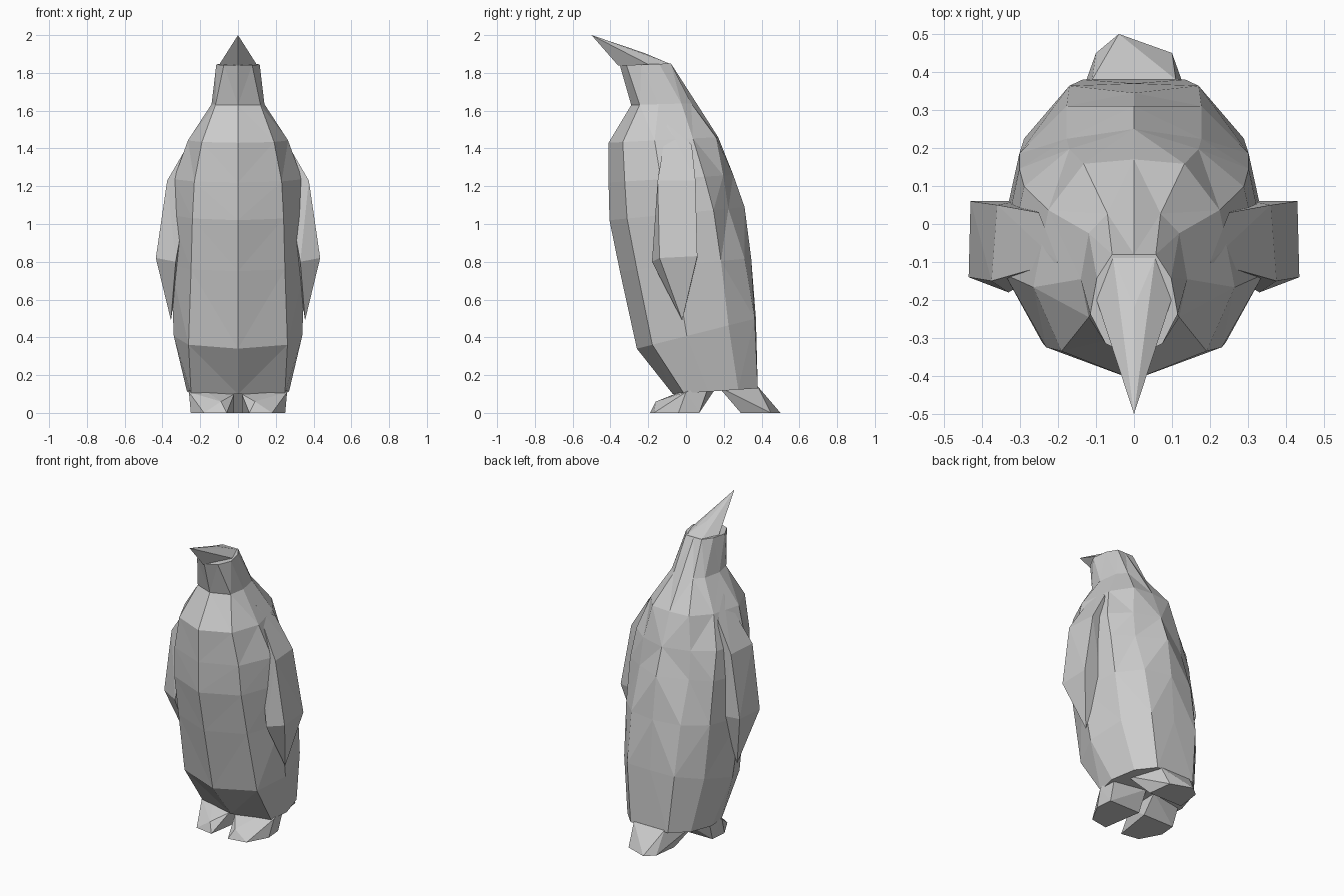
import bpy, bmesh

if "Cube" in bpy.data.objects:
    bpy.data.objects.remove(bpy.data.objects["Cube"])


def finish(bm, name):
    bmesh.ops.recalc_face_normals(bm, faces=bm.faces[:])
    me = bpy.data.meshes.new(name)
    bm.to_mesh(me)
    bm.free()
    ob = bpy.data.objects.new(name, me)
    bpy.context.collection.objects.link(ob)
    return ob


def hull(name, points):
    bm = bmesh.new()
    for p in points:
        bm.verts.new(p)
    res = bmesh.ops.convex_hull(bm, input=bm.verts[:])
    junk = {g for g in res["geom_interior"] + res["geom_unused"]
            if isinstance(g, bmesh.types.BMVert)}
    bmesh.ops.delete(bm, geom=list(junk), context='VERTS')
    return finish(bm, name)


def both(points):
    return points + [(-x, y, z) for x, y, z in points if x]


# Body and neck: ten-sided leaning rings
# z front, z back, y front, y back, half width, front corner width, back corner depth
rings = [
    (0.10, 0.13, -0.07, 0.38, 0.27, 0.92, 1.00),
    (0.34, 0.50, -0.26, 0.37, 0.34, 0.77, 0.99),
    (0.75, 0.82, -0.35, 0.345, 0.355, 0.70, 0.95),
    (1.02, 1.09, -0.405, 0.31, 0.355, 0.68, 0.88),
    (1.22, 1.26, -0.41, 0.25, 0.34, 0.68, 0.92),
    (1.43, 1.46, -0.41, 0.17, 0.265, 0.72, 0.98),
    (1.63, 1.64, -0.29, 0.055, 0.14, 0.85, 0.92),
    (1.84, 1.85, -0.35, -0.08, 0.115, 0.65, 1.00),
]
bm = bmesh.new()
prev = None
for zf, zb, yf, yb, w, f, b in rings:
    half = [(0, 0), (f, 0.13), (1, 0.42), (0.85, 0.77), (0.5, b), (0, 1)]
    section = half + [(-u, t) for u, t in half[-2:0:-1]]
    ring = [bm.verts.new((u * w, yf + (yb - yf) * t, zf + (zb - zf) * t))
            for u, t in section]
    if prev:
        for i in range(10):
            j = (i + 1) % 10
            bm.faces.new((prev[i], prev[j], ring[j], ring[i]))
    else:
        bm.faces.new(ring)
    prev = ring
bm.faces.new(prev)
bmesh.ops.triangulate(bm, faces=bm.faces[:])
finish(bm, "body")

# Crown and upturned beak
hull("beak", both([(0, -0.5, 2.0), (0, -0.36, 1.84), (0.105, -0.18, 1.835),
                   (0, -0.22, 1.905), (0.055, -0.09, 1.85)]))

# Tail resting on the ground
hull("tail", both([(0.12, 0.29, 0), (0.10, 0.45, 0), (0.11, 0.38, 0.14),
                   (0.2, 0.17, 0.14)]) + [(-0.04, 0.5, 0)])

# Mirrored flippers and feet
flipper = [(0.2, -0.1, 1.53), (0.375, -0.15, 1.23), (0.36, 0.05, 1.23),
           (0.435, -0.14, 0.82), (0.43, 0.06, 0.83), (0.33, -0.18, 0.8),
           (0.31, 0.06, 0.82), (0.355, -0.02, 0.49), (0.25, 0.03, 1.42)]
foot = [(0.06, -0.19, 0), (0.18, -0.17, 0), (0.25, -0.04, 0),
        (0.09, -0.16, 0.06), (0.02, -0.06, 0.1), (0.26, -0.0, 0.11),
        (0.24, 0.07, 0), (0.02, 0.07, 0), (0.25, 0.13, 0.17), (0.03, 0.15, 0.12)]
for s, side in ((1, "right"), (-1, "left")):
    for part, pts in (("flipper", flipper), ("foot", foot)):
        hull(f"{side}_{part}", [(s * x, y, z) for x, y, z in pts])
